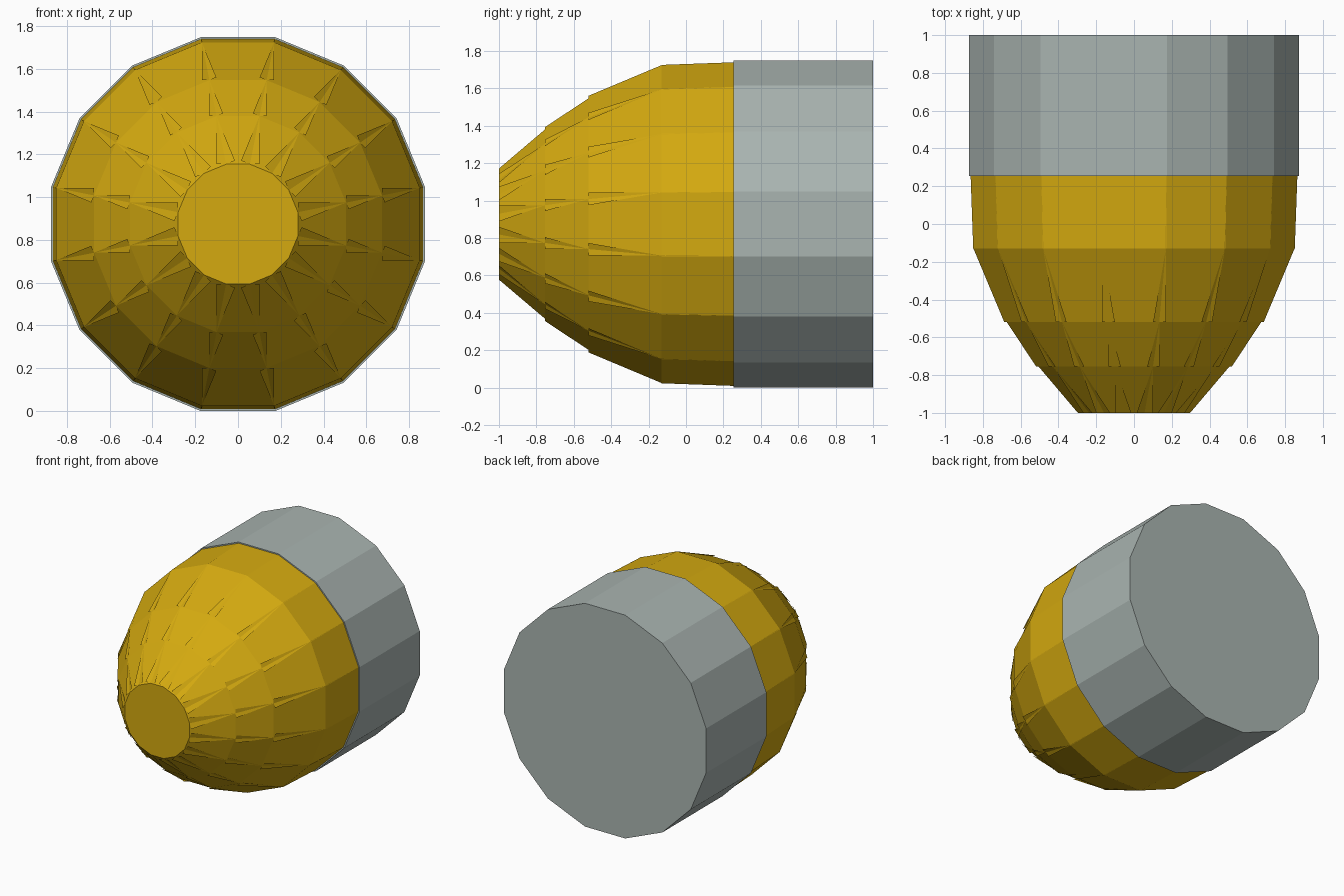
import bpy, bmesh, math
from mathutils import Matrix, Vector

if "Cube" in bpy.data.objects:
    bpy.data.objects.remove(bpy.data.objects["Cube"])

N = 16                                  # sides of the body
T = math.tan(math.pi / N)               # half side width per unit of apothem
CZ = 0.874                              # height of the long axis


def material(name, rgb):
    m = bpy.data.materials.new(name)
    m.diffuse_color = (*rgb, 1)
    m.use_nodes = True
    m.node_tree.nodes["Principled BSDF"].inputs["Base Color"].default_value = m.diffuse_color
    return m


def finish(bm, name, mat):
    me = bpy.data.meshes.new(name)
    bm.to_mesh(me)
    bm.free()
    me.materials.append(mat)
    ob = bpy.data.objects.new(name, me)
    ob.location.z = CZ
    bpy.context.collection.objects.link(ob)
    return ob


def ring(bm, apothem, y):
    r = apothem / math.cos(math.pi / N)
    angles = [2 * math.pi * (i + 0.5) / N for i in range(N)]
    return [bm.verts.new((r * math.sin(a), y, r * math.cos(a))) for a in angles]


gold = material("gold", (0.66, 0.40, 0.005))
grey = material("pale grey", (0.40, 0.46, 0.44))

# Casing: closed sixteen-sided drum
bm = bmesh.new()
front, back = ring(bm, 0.874, 0.255), ring(bm, 0.874, 1.0)
for i in range(N):
    j = (i + 1) % N
    bm.faces.new((front[i], front[j], back[j], back[i]))
bm.faces.new(front)
bm.faces.new(back)
bmesh.ops.recalc_face_normals(bm, faces=bm.faces)
finish(bm, "casing", grey)

# Nose: rows of straight-sided panels whose corners overlap as the radius shrinks
profile = [(0.255, 0.865), (-0.13, 0.85), (-0.52, 0.673),
           (-0.755, 0.505), (-1.0, 0.28)]
for k, ((y0, a0), (y1, a1)) in enumerate(zip(profile, profile[1:])):
    bm = bmesh.new()
    w = a0 * T
    for i in range(N):
        turn = Matrix.Rotation(2 * math.pi * i / N, 3, 'Y')
        corners = [(-w, y1, a1), (w, y1, a1), (w, y0, a0), (-w, y0, a0)]
        bm.faces.new([bm.verts.new(turn @ Vector(c)) for c in corners])
    finish(bm, f"nose_panels_{k + 1}", gold)

# Flat tip closing the nose
bm = bmesh.new()
tip = bm.faces.new(ring(bm, 0.28, -1.0))
tip.normal_update()
if tip.normal.y > 0:
    tip.normal_flip()
finish(bm, "nose_tip", gold)
